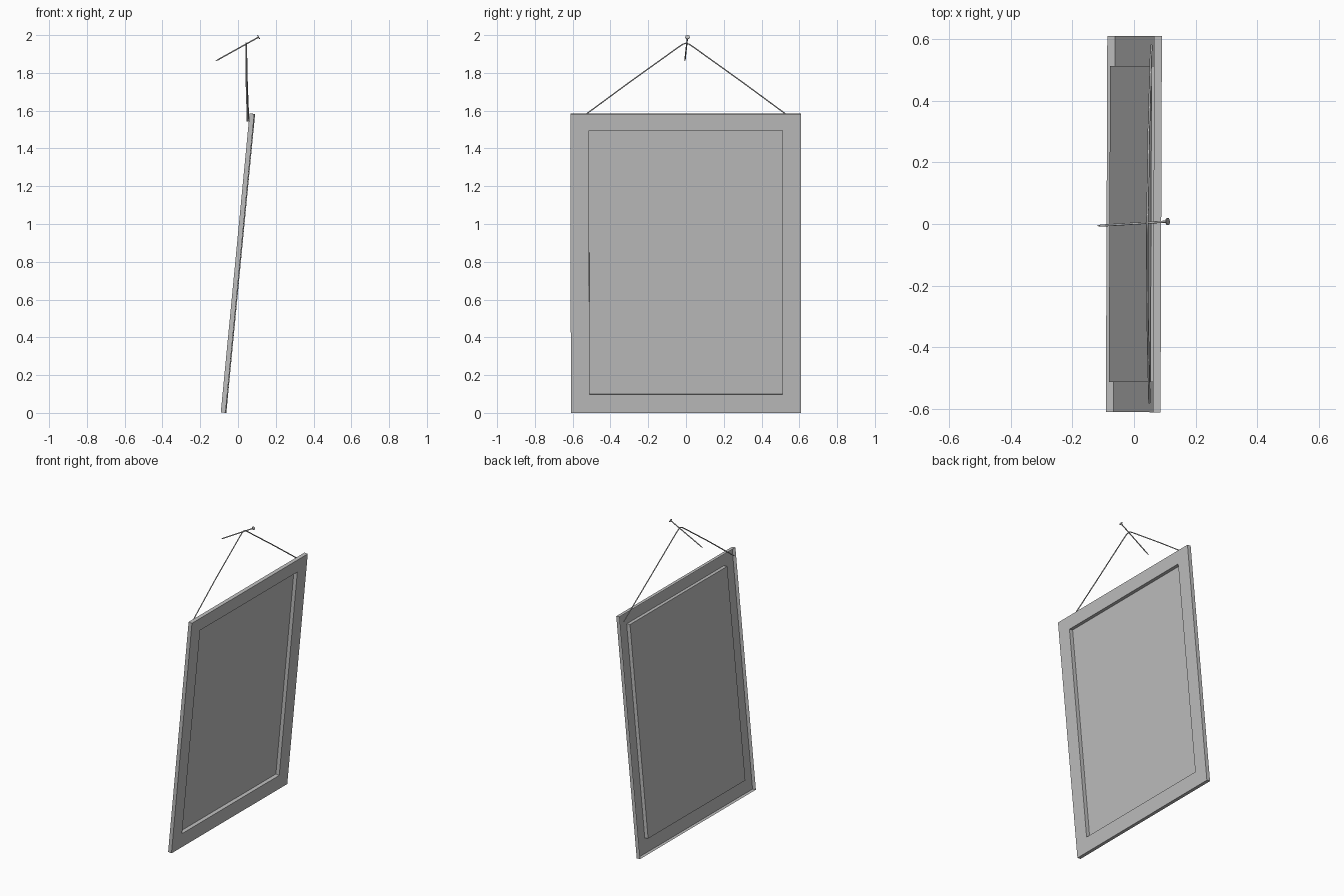
import bpy, bmesh, math
from mathutils import Vector, Matrix

if "Cube" in bpy.data.objects:
    bpy.data.objects.remove(bpy.data.objects["Cube"], do_unlink=True)

# One plain grey for everything
grey = bpy.data.materials.new("plain_grey")
grey.use_nodes = True
color = (0.52, 0.52, 0.52, 1)
grey.diffuse_color = color
grey.node_tree.nodes["Principled BSDF"].inputs["Base Color"].default_value = color


def mesh_object(name, bm):
    mesh = bpy.data.meshes.new(name)
    bm.to_mesh(mesh)
    bm.free()
    mesh.materials.append(grey)
    obj = bpy.data.objects.new(name, mesh)
    bpy.context.collection.objects.link(obj)
    return obj


# Picture frame: open-backed shell with a recessed panel, leaning back
WIDTH, HEIGHT, DEPTH = 0.61, 1.59, 0.025
SIDE, BOTTOM, TOP = 0.098, 0.098, 0.087


def rectangle(bm, x, side, bottom, top):
    w = WIDTH - side
    corners = [(-w, bottom), (w, bottom), (w, HEIGHT - top), (-w, HEIGHT - top)]
    return [bm.verts.new((x, y, z)) for y, z in corners]


bm = bmesh.new()
rings = [
    rectangle(bm, -DEPTH, 0, 0, 0),             # open back rim
    rectangle(bm, 0, 0, 0, 0),                  # outer front edge
    rectangle(bm, 0, SIDE, BOTTOM, TOP),        # inner front edge
    rectangle(bm, -DEPTH, SIDE, BOTTOM, TOP),   # panel edge
]
for a, b in zip(rings, rings[1:]):
    for i in range(4):
        j = (i + 1) % 4
        bm.faces.new((a[i], a[j], b[j], b[i]))
bm.faces.new(rings[-1])
frame = mesh_object("picture_frame", bm)
frame.location = (-0.064, 0, 0)
frame.rotation_euler = (0, math.atan2(0.1525, 1.585), -0.0037)

# Hanging string: thin tube looped over the nail
path = [(0.050, -0.58, 1.544), (0.044, -0.30, 1.750), (0.043, -0.035, 1.940),
        (0.043, -0.016, 1.952), (0.043, 0, 1.957), (0.043, 0.016, 1.952),
        (0.044, 0.035, 1.940), (0.048, 0.30, 1.750), (0.056, 0.58, 1.544)]
curve = bpy.data.curves.new("hanging_string", "CURVE")
curve.dimensions = "3D"
curve.bevel_depth = 0.0037
curve.bevel_resolution = 1
curve.use_fill_caps = True
spline = curve.splines.new("POLY")
spline.points.add(len(path) - 1)
for point, co in zip(spline.points, path):
    point.co = (*co, 1)
curve.materials.append(grey)
string = bpy.data.objects.new("hanging_string", curve)
bpy.context.collection.objects.link(string)

# Nail: shaft, pointed tip and flat head along one slanted axis
tip, head = Vector((-0.12, -0.006, 1.862)), Vector((0.109, 0.008, 1.9895))
axis = head - tip
length = axis.length
turn = axis.to_track_quat("Z", "Y").to_matrix().to_4x4()
bm = bmesh.new()
for start, end, r1, r2 in [(0, 0.015, 0.0005, 0.0035),
                           (0.015, length, 0.0035, 0.0035),
                           (length - 0.002, length + 0.002, 0.012, 0.012)]:
    bmesh.ops.create_cone(bm, cap_ends=True, segments=12, radius1=r1, radius2=r2,
                          depth=end - start,
                          matrix=Matrix.Translation((0, 0, (start + end) / 2)))
bm.transform(Matrix.Translation(tip) @ turn)
nail = mesh_object("nail", bm)

bpy.ops.object.select_all(action="DESELECT")
nail.select_set(True)
bpy.context.view_layer.objects.active = nail
bpy.ops.object.shade_smooth_by_angle(angle=math.radians(40))
